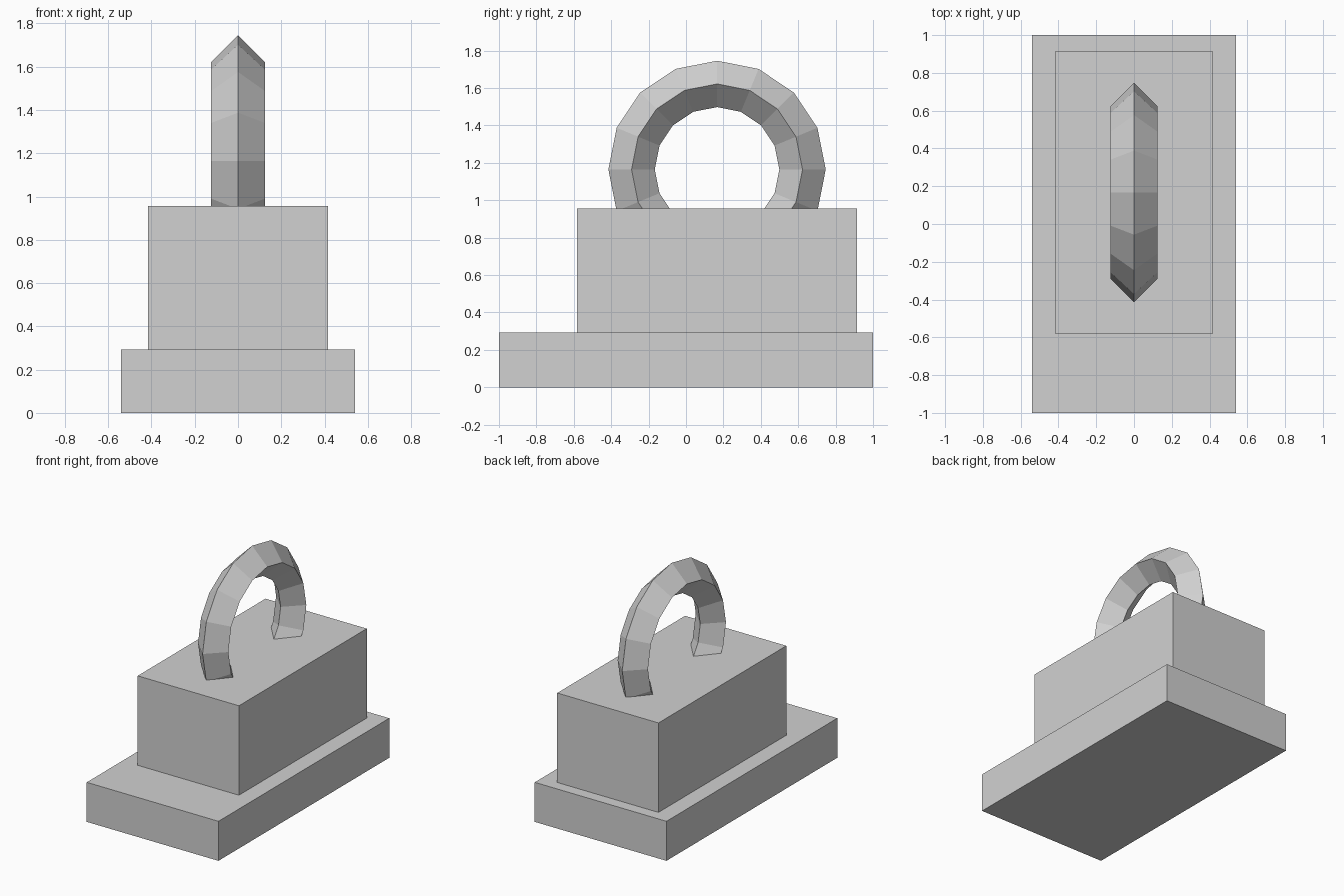
import bpy
from math import pi

cube = bpy.data.objects.get("Cube")
if cube:
    bpy.data.objects.remove(cube, do_unlink=True)

# Single plain grey material
GREY = (0.64, 0.64, 0.64, 1)
grey = bpy.data.materials.new("light grey")
grey.use_nodes = True
grey.diffuse_color = GREY
for node in grey.node_tree.nodes:
    if node.type == "BSDF_PRINCIPLED":
        node.inputs["Base Color"].default_value = GREY


def finish(name):
    obj = bpy.context.object
    obj.name = obj.data.name = name
    obj.data.materials.clear()
    obj.data.materials.append(grey)
    return obj


def box(name, low, high):
    centre = [(a + b) / 2 for a, b in zip(low, high)]
    bpy.ops.mesh.primitive_cube_add(size=1, location=centre)
    obj = finish(name)
    obj.scale = [b - a for a, b in zip(low, high)]
    bpy.ops.object.transform_apply(location=False, rotation=False, scale=True)
    return obj


# Wide base slab and the block standing on it, set towards the back
box("base_slab", (-0.54, -1, 0), (0.54, 1, 0.293))
box("upper_block", (-0.415, -0.582, 0.293), (0.415, 0.915, 0.956))

# Upright faceted ring with a diamond section, sunk into the block
bpy.ops.mesh.primitive_torus_add(
    major_segments=16, minor_segments=4, major_radius=0.457, minor_radius=0.124,
    location=(0, 0.166, 1.165), rotation=(0, pi / 2, 0))
finish("ring_handle")
bpy.ops.object.shade_flat()
